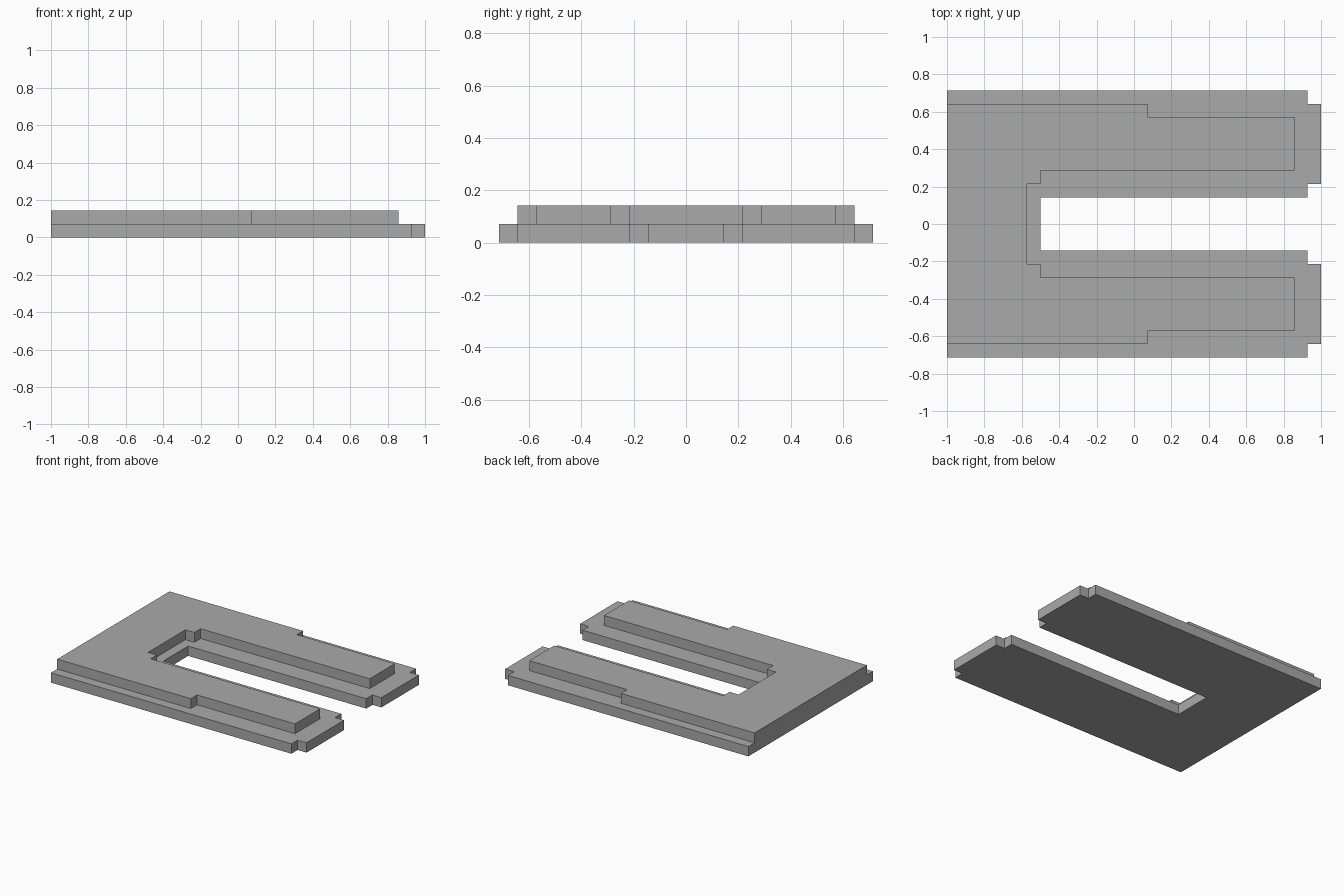
import bpy
import bmesh

cube = bpy.data.objects.get("Cube")
if cube:
    bpy.data.objects.remove(cube, do_unlink=True)

U = 1 / 14  # the plan sits on a grid of this step

grey = bpy.data.materials.new("plain_grey")
grey.use_nodes = True
colour = (0.4, 0.4, 0.4, 1)
grey.diffuse_color = colour
grey.node_tree.nodes["Principled BSDF"].inputs["Base Color"].default_value = colour


def slab(name, half_outline, bottom, top):
    """Mirror a half outline across y = 0 and extrude it upward."""
    outline = half_outline + [(x, -y) for x, y in reversed(half_outline)]
    bm = bmesh.new()
    base = bm.faces.new([bm.verts.new((x * U, y * U, bottom * U)) for x, y in outline])
    grown = bmesh.ops.extrude_face_region(bm, geom=[base], use_keep_orig=True)
    risen = [g for g in grown["geom"] if isinstance(g, bmesh.types.BMVert)]
    bmesh.ops.translate(bm, verts=risen, vec=(0, 0, (top - bottom) * U))
    bmesh.ops.recalc_face_normals(bm, faces=bm.faces)
    mesh = bpy.data.meshes.new(name)
    bm.to_mesh(mesh)
    bm.free()
    mesh.materials.append(grey)
    obj = bpy.data.objects.new(name, mesh)
    bpy.context.collection.objects.link(obj)
    return obj


# Wide lower plate with notched prong tips
slab("lower_plate", [(-14, 10), (13, 10), (13, 9), (14, 9), (14, 3),
                     (13, 3), (13, 2), (-7, 2)], 0, 1)

# Narrower upper plate with stepped prongs
slab("upper_plate", [(-14, 9), (1, 9), (1, 8), (12, 8), (12, 4),
                     (-7, 4), (-7, 3), (-8, 3)], 1, 2)
